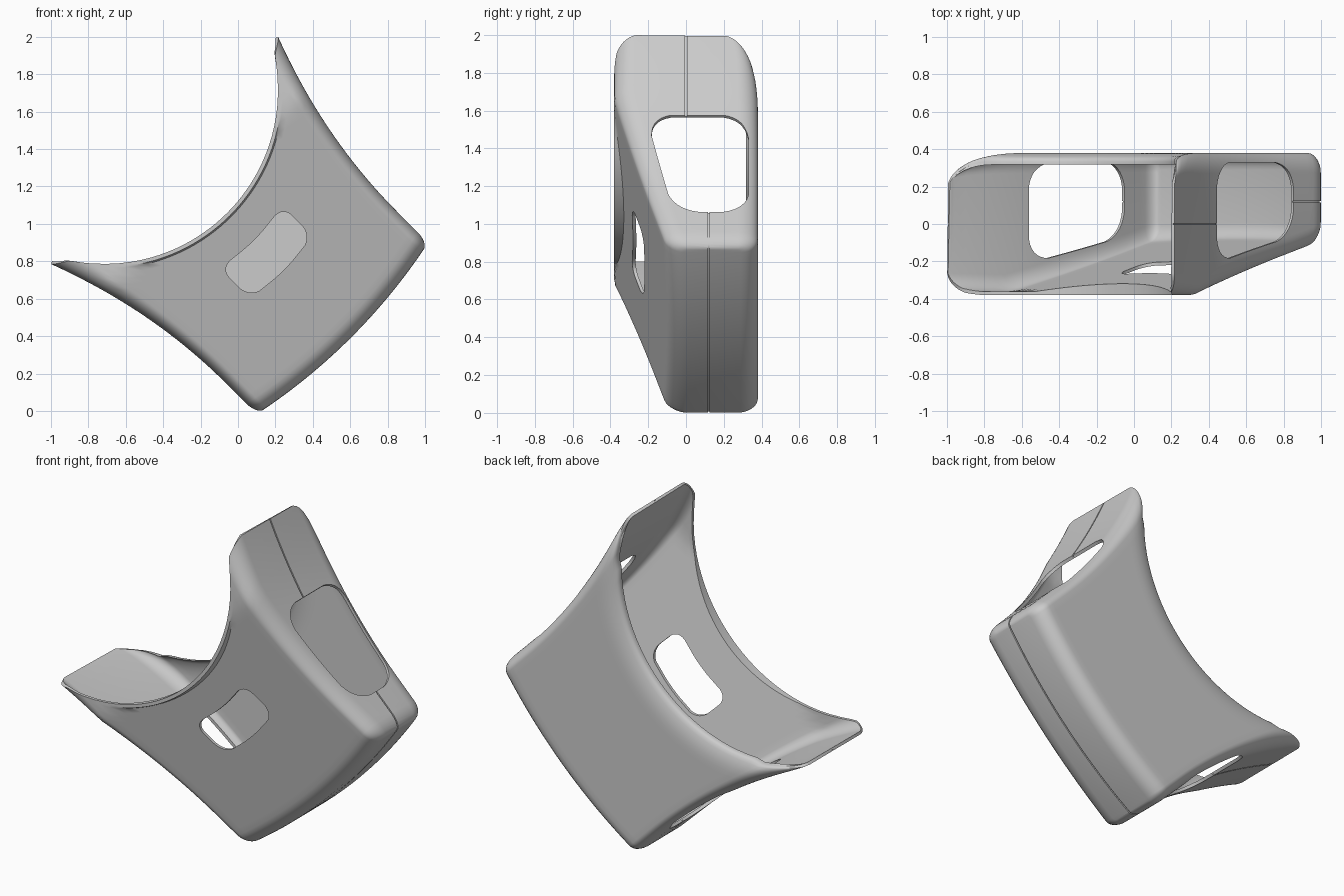
import bpy, bmesh, math
from mathutils import Vector

if "Cube" in bpy.data.objects:
    bpy.data.objects.remove(bpy.data.objects["Cube"])

R2 = math.sqrt(2)
YB, WALL = 0.38, 0.018


# Local frame: u runs along the closed wall, v from that wall to the open arc, y is depth
def loc(u, y, v):
    return Vector(((u - v) / R2 + 0.5, y, (u + v) / R2 + 0.5))


def half_width(v):
    return min(0.87, 0.648 + 0.21 * (max(0, v - 0.15) / 1.11) ** 2)


# Open arc edge; the two tips are trimmed square with rounded corners in depth
def arc(u, y):
    ry, rz = (0.15, 0.24) if y > 0 else (0.13, 0.17)
    x = min(1, max(0, 1 - (YB - abs(y)) / ry))
    drop = R2 * rz * (1 - math.sqrt(1 - x * x))
    return min(1.7197 - math.sqrt(max(0.01, 0.865 - u * u)), 2.121 - abs(u) - drop)


def floor(u):
    return -0.15 + 0.065 * (u / 0.64) ** 2


def front_y(v):
    return max(-0.38, -0.12 - 0.275 * v)


CORNER, FLAT = 10, 32
# Front half of the rounded cross-section: (kind, parameter)
half = [(1, k / CORNER * math.pi / 2) for k in range(CORNER)]
half += [(0, 1 - 2 * k / FLAT) for k in range(FLAT + 1)]
half += [(-1, (1 - (k + 1) / CORNER) * math.pi / 2) for k in range(CORNER)]
M = len(half)


def section(kind, t, side, v, d, inset, lip, roll):
    grow = min(1, max(0, v / 1.2)) ** 3
    eu, ey = inset
    w = half_width(v) - d - eu
    ru = max(0.02, 0.06 + 0.05 * grow - d - eu)
    ry = max(0.02, 0.105 + 0.01 * grow - d - ey)
    y = YB - d - ey - roll if side else (-0.38 if lip else front_y(v)) + d + ey
    sgn = -1 if side else 1
    if kind == 0:
        return t * (w - ru), y
    return kind * (w - ru + ru * math.cos(t)), y + sgn * ry * (1 - math.sin(t))


def loop(bm, d, s=0.0, theta=math.pi / 2, lip=False):
    h = 0.08 - d
    k = (1 - math.sin(theta)) * (1 if d == 0 else 0.8)
    inset = (0.04 * k, 0.09 * k)
    x = max(0, (s - 0.84) / 0.16)
    roll = 0.045 * (1 - math.sqrt(max(0, 1 - x * x)))
    out = []
    for side in (0, 1):
        row = half if not side else half[::-1]
        for kind, t in row:
            v = 0.5
            for _ in range(60):
                u, y = section(kind, t, side, v, d, inset, lip, roll)
                lo = floor(u) + d + h * (1 - math.cos(theta))
                edge = y + (d + roll if side else -d)
                v = 0.4 * v + 0.6 * (lo + s * (arc(u, edge if abs(edge) > 0.2 else y) - lo))
            out.append(bm.verts.new(loc(u, y, v)))
    return out


def bridge(bm, a, b):
    n = len(a)
    for i in range(n):
        j = (i + 1) % n
        bm.faces.new((a[i], a[j], b[j], b[i]))


def make_object(name, bm):
    bmesh.ops.recalc_face_normals(bm, faces=bm.faces[:])
    me = bpy.data.meshes.new(name)
    bm.to_mesh(me)
    bm.free()
    ob = bpy.data.objects.new(name, me)
    bpy.context.collection.objects.link(ob)
    return ob


# Hollow shell: outer and inner skins joined at the arc rim
bm = bmesh.new()
rims = []
for d in (0, WALL):
    rows = [loop(bm, d, 0, k / 6 * math.pi / 2) for k in range(6)]
    rows += [loop(bm, d, 0.966 * k / 26) for k in range(27)]
    rows += [loop(bm, d, s, lip=(d == 0)) for s in (0.976, 0.986, 0.994, 1.0)]
    for a, b in zip(rows, rows[1:]):
        bridge(bm, a, b)
    r = rows[0]
    for i in range(M - 1):
        bm.faces.new((r[i], r[i + 1], r[2 * M - 2 - i], r[2 * M - 1 - i]))
    rims.append(rows[-1])
bridge(bm, *rims)
shell = make_object("shell", bm)


# Cutters
def rounded(points, r, steps=7):
    out = []
    n = len(points)
    for i in range(n):
        p = Vector(points[i])
        a = p + (Vector(points[i - 1]) - p).normalized() * r
        b = p + (Vector(points[(i + 1) % n]) - p).normalized() * r
        for k in range(steps + 1):
            t = k / steps
            e = p * 0.35 + (a + b) * 0.325
            c = 2 * e - (a + b) / 2
            out.append(a * (1 - t) ** 2 + c * 2 * t * (1 - t) + b * t * t)
    return out


def prism(name, start, end):
    bm = bmesh.new()
    a = [bm.verts.new(p) for p in start]
    b = [bm.verts.new(p) for p in end]
    bm.faces.new(a)
    bm.faces.new(b[::-1])
    bridge(bm, a, b)
    return make_object(name, bm)


# Windows through both side walls
win = rounded([(-0.065, 0.15), (0.33, 0.15), (0.33, 0.80), (-0.21, 0.80)], 0.13)
side_cuts = [prism("side_window_cutter", [loc(sx * 0.5, y, v) for y, v in win],
                   [loc(sx * 1.2, y, v) for y, v in win]) for sx in (-1, 1)]

# Slightly bowed window in the front plate
bow = [(-0.235, 0.385), (0.235, 0.385), (0.235, 0.61), (-0.235, 0.61)]
win = [(p.x, p.y - 0.025 * (1 - (p.x / 0.235) ** 2)) for p in
       rounded([bow[0], (0, 0.385), bow[1], bow[2], (0, 0.61), bow[3]], 0.065)]
front_cut = prism("front_window_cutter", [loc(u, -0.6, v) for u, v in win],
                  [loc(u, 0.1, v) for u, v in win])

# Fine seam groove along the middle of the three walls
side = [(half_width(v), v) for v in [1.29 - 1.29 * k / 26 for k in range(27)]]
side += [(0.608 + 0.04 * math.cos(a), floor(0.608) + 0.08 - 0.08 * math.sin(a))
         for a in [k / 5 * math.pi / 2 for k in range(1, 6)]]
side += [(u, floor(u)) for u in (0.5, 0.4, 0.3, 0.2, 0.1)]
path = side + [(0, floor(0))] + [(-u, v) for u, v in side[::-1]]
bm = bmesh.new()
rings = []
for i, (u, v) in enumerate(path):
    p, q = path[max(0, i - 1)], path[min(len(path) - 1, i + 1)]
    n = Vector((-(q[1] - p[1]), q[0] - p[0])).normalized()
    y = 0.12 * min(1, max(0, (0.6 - v) / 0.2))
    rings.append([bm.verts.new(loc(u + n.x * o, y + e, v + n.y * o))
                  for o, e in ((-0.008, -0.004), (0.008, -0.004), (0.008, 0.004), (-0.008, 0.004))])
for a, b in zip(rings, rings[1:]):
    bridge(bm, a, b)
bm.faces.new(rings[0])
bm.faces.new(rings[-1][::-1])
seam_cut = make_object("seam_cutter", bm)

# Apply the cuts
bpy.context.view_layer.objects.active = shell
shell.select_set(True)
for cutter in (seam_cut, *side_cuts, front_cut):
    cutter.hide_render = True
    mod = shell.modifiers.new(cutter.name, 'BOOLEAN')
    mod.operation, mod.solver, mod.object = 'DIFFERENCE', 'EXACT', cutter
    bpy.ops.object.modifier_apply(modifier=mod.name)
    bpy.data.objects.remove(cutter)
bpy.ops.object.shade_smooth_by_angle(angle=math.radians(35))
